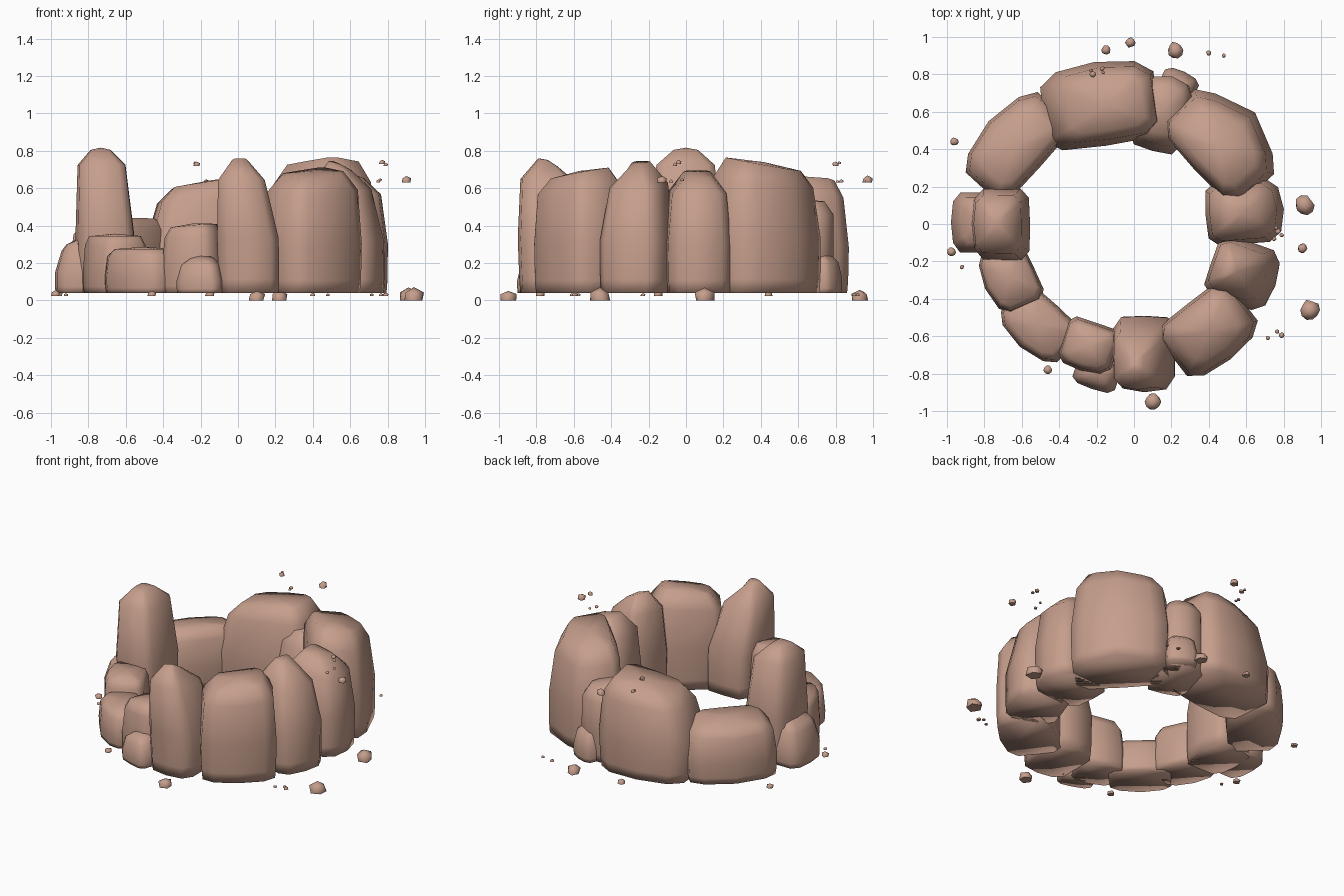
import bpy, bmesh, math, random
from mathutils import Vector, Matrix

if "Cube" in bpy.data.objects:
    bpy.data.objects.remove(bpy.data.objects["Cube"])

random.seed(4)
stone = bpy.data.materials.new("warm_tan_stone")
stone.diffuse_color = (0.56, 0.34, 0.26, 1)
stone.use_nodes = True
stone.node_tree.nodes["Principled BSDF"].inputs["Base Color"].default_value = stone.diffuse_color

# chamfered-rectangle cross-section shared by all ring boulders
SECTION = [(1, -.7), (1, .62), (.7, .93), (0, 1.02), (-.7, .93),
           (-1, .62), (-1, -.7), (-.75, -.98), (0, -1), (.75, -.98)]


def finish(name, bm, angle):
    bmesh.ops.recalc_face_normals(bm, faces=bm.faces[:])
    me = bpy.data.meshes.new(name)
    bm.to_mesh(me)
    bm.free()
    me.materials.append(stone)
    ob = bpy.data.objects.new(name, me)
    bpy.context.collection.objects.link(ob)
    bpy.ops.object.select_all(action='DESELECT')
    ob.select_set(True)
    bpy.context.view_layer.objects.active = ob
    bpy.ops.object.shade_smooth_by_angle(angle=math.radians(angle))


def boulder(name, x, y, rot, hw, hd, h, s=.86, cap=.62, lean=0, slide=0,
            tilt=0, slope=.03, point=0, neck=.86):
    """Lofted stone: local +y points away from the ring centre.
    s / cap: widths of shoulder and crown, lean / slide: crown offset, neck: shoulder height,
    tilt: crown rise along +u, slope: crown drop outward, point: wedge the outer side."""
    bm = bmesh.new()
    turn = Matrix.Rotation(math.radians(rot), 3, 'Z')
    levels = [(.04, .96, 0), (.04 + .1 * h, .985, 0), (.45 * h, 1, .1),
              (neck * h, s, .8), (h, s * cap, 1)]
    jit = [random.uniform(-.02, .02) for _ in SECTION]
    rings = []
    for z, k, f in levels:
        ring = []
        for (u, v), j in zip(SECTION, jit):
            kk = k * (1 + j)
            if v > 0:
                v *= 1 - point * abs(u)
            p = turn @ Vector((u * hw * kk + slide * f, v * hd * kk + lean * f, 0))
            dz = (tilt * u - slope * v) * f * f
            ring.append(bm.verts.new((x + p.x, y + p.y, z + dz)))
        rings.append(ring)
    n = len(SECTION)
    for a, b in zip(rings, rings[1:]):
        for i in range(n):
            bm.faces.new((a[i], a[(i + 1) % n], b[(i + 1) % n], b[i]))
    bm.faces.new(rings[0][::-1])
    # low crown fan over the top ring
    mid = sum((v.co for v in rings[-1]), Vector()) / n
    tip = bm.verts.new(mid + Vector((0, 0, .012)))
    for i in range(n):
        bm.faces.new((rings[-1][i], rings[-1][(i + 1) % n], tip))
    finish(name, bm, 110)


# ring of boulders, counter-clockwise from the left
boulder("tall_pillar", -.71, 0, 90, .19, .155, .805, .82, .42, lean=.025, slope=0, neck=.9)
boulder("pillar_shoulder", -.85, .01, 90, .16, .13, .33, .84, .8, lean=-.02)
boulder("left_low_boulder", -.665, -.285, 115, .18, .14, .345, .93, .85, slope=0, point=.1)
boulder("front_left_low_boulder", -.51, -.545, 138, .205, .145, .275, .93, .8, slope=0, point=.12)
boulder("front_gap_boulder", -.24, -.655, 162, .15, .135, .4, .9, .8, tilt=-.01, slope=0)
boulder("front_foot_stone", -.2, -.805, 162, .12, .08, .225, .8, .6, slope=.01)
boulder("front_peak_boulder", .06, -.69, 180, .165, .2, .74, .76, .32,
        slide=.05, lean=.05, slope=-.02)
boulder("front_right_boulder", .40, -.575, -142, .24, .185, .68, .92, .68, tilt=-.02, slope=.015)
boulder("right_peak_boulder", .585, -.265, -110, .17, .18, .715, .78, .42, lean=-.035, slope=.03)
boulder("right_boulder", .59, .065, -86, .172, .205, .675, .86, .5, lean=-.01, slope=.02)
boulder("back_right_boulder", .485, .445, -47, .315, .22, .725, .89, .74, lean=-.02,
        tilt=.025, slope=.02, point=.45)
boulder("back_gap_boulder", .15, .585, -15, .14, .2, .53, .9, .7, lean=.03, slope=0)
boulder("back_foot_stone", .235, .735, -25, .1, .085, .26, .8, .6)
boulder("back_boulder", -.185, .64, 8, .31, .22, .63, .86, .75, slide=.035, tilt=.03, slope=.01)
boulder("back_left_low_boulder", -.64, .425, 48, .29, .18, .42, .92, .75, point=.15, slope=.02)


def pebble(name, x, y, z, r, tall=1.0):
    bm = bmesh.new()
    bmesh.ops.create_icosphere(bm, subdivisions=1, radius=1)
    for v in bm.verts:
        v.co *= random.uniform(.9, 1.15)
        v.co = Vector((x + v.co.x * r, y + v.co.y * r,
                       max(z, z + r * tall * (v.co.z * .8 + .3))))
    finish(name, bm, 60)


# larger ground pebbles resting on z = 0
for x, y, r in [(.1, -.95, .045), (.22, .93, .046), (.91, .1, .056), (.94, -.46, .058)]:
    pebble("ground_pebble", x, y, 0, r, 1.1)

# small pebbles level with the boulder bases
for x, y, r in [(-.96, .44, .024), (-.975, -.15, .026), (-.92, -.23, .013), (-.46, -.78, .025),
                (-.15, .93, .026), (.4, .915, .015), (.48, .9, .012),
                (.715, -.61, .012), (.765, -.575, .012), (.79, -.595, .016)]:
    pebble("small_pebble", x, y, .025, r)

# floating chips above the ring
for x, y, z, r in [(.9, -.13, .63, .028), (-.02, .97, .63, .028), (-.22, .8, .72, .018),
                   (-.17, .83, .63, .013), (-.165, .81, .63, .01), (-.23, .82, .73, .01),
                   (.77, -.04, .73, .016), (.79, -.06, .72, .012), (.75, -.08, .63, .012),
                   (.76, -.02, .64, .01)]:
    pebble("floating_chip", x, y, z, r, 1.2)
